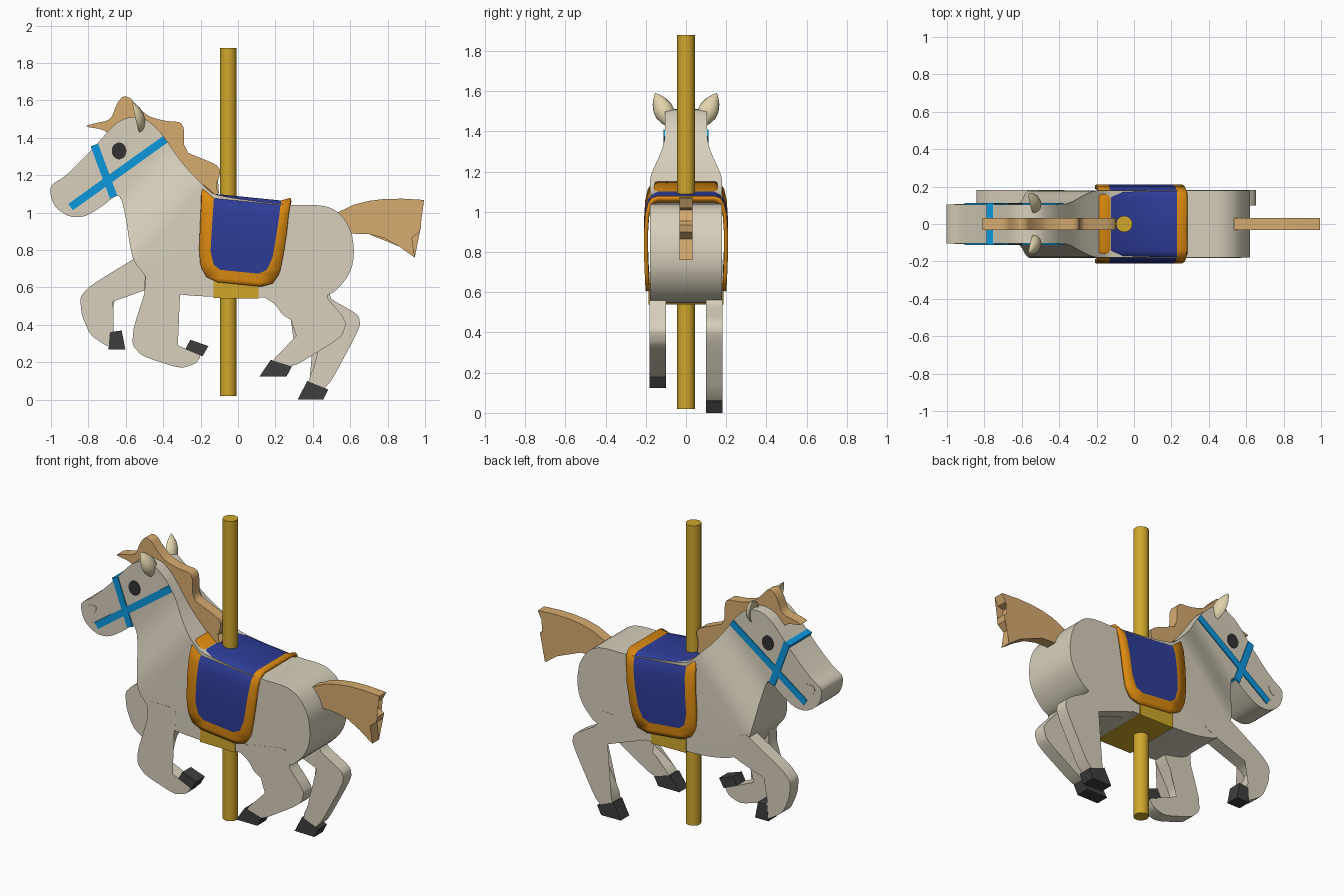
import bpy, bmesh, math
from mathutils import Vector

if "Cube" in bpy.data.objects:
    bpy.data.objects.remove(bpy.data.objects["Cube"])


def lin(c):
    c /= 255
    return c / 12.92 if c <= 0.04045 else ((c + 0.055) / 1.055) ** 2.4


def mat(name, r, g, b):
    m = bpy.data.materials.new(name)
    m.diffuse_color = (lin(r), lin(g), lin(b), 1)
    m.use_nodes = True
    m.node_tree.nodes["Principled BSDF"].inputs["Base Color"].default_value = m.diffuse_color
    return m


COAT = mat("coat cream grey", 216, 208, 188)
HAIR = mat("hair tan", 214, 171, 112)
HOOF = mat("hoof charcoal", 62, 62, 62)
EYE = mat("eye black", 50, 50, 50)
STRAP = mat("strap sky blue", 12, 152, 220)
GOLD = mat("pole gold", 208, 167, 44)
BLUE = mat("blanket blue", 46, 60, 152)
TRIM = mat("trim orange", 220, 138, 16)
EAR = mat("ear cream", 226, 212, 172)


def finish(name, bm, mats, angle=32):
    bmesh.ops.recalc_face_normals(bm, faces=bm.faces[:])
    me = bpy.data.meshes.new(name)
    bm.to_mesh(me)
    bm.free()
    for m in mats:
        me.materials.append(m)
    ob = bpy.data.objects.new(name, me)
    bpy.context.collection.objects.link(ob)
    bpy.ops.object.select_all(action='DESELECT')
    ob.select_set(True)
    bpy.context.view_layer.objects.active = ob
    bpy.ops.object.shade_smooth_by_angle(angle=math.radians(angle))
    return ob


def round_off(pts, rounds, k=0.2):
    for _ in range(rounds):
        out = []
        for i, a in enumerate(pts):
            a, b = Vector(a), Vector(pts[(i + 1) % len(pts)])
            out += [a.lerp(b, k), a.lerp(b, 1 - k)]
        pts = out
    return pts


def slab_bm(pts, y0, y1):
    bm = bmesh.new()
    a = [bm.verts.new((p[0], y0, p[1])) for p in pts]
    b = [bm.verts.new((p[0], y1, p[1])) for p in pts]
    n = len(pts)
    bm.faces.new(a)
    bm.faces.new(b[::-1])
    for i in range(n):
        j = (i + 1) % n
        bm.faces.new((a[i], b[i], b[j], a[j]))
    return bm


def slab(name, pts, y0, y1, m, rounds=0, k=0.2):
    bm = slab_bm(round_off(pts, rounds, k), y0, y1)
    bmesh.ops.triangulate(bm, faces=[f for f in bm.faces if len(f.verts) > 4])
    return finish(name, bm, [m])


# Body, neck and head: one profile, narrowing along the neck
body = [(-1.005, 1.13), (-.99, 1.155), (-.93, 1.19), (-.85, 1.265), (-.76, 1.36), (-.66, 1.475),
        (-.59, 1.512), (-.50, 1.508), (-.43, 1.45), (-.385, 1.39), (-.30, 1.265), (-.18, 1.14),
        (-.12, 1.09), (.25, 1.04), (.46, 1.042), (.545, 1.00), (.605, .91), (.622, .80),
        (.612, .71), (.57, .63), (.48, .545), (.14, .545), (-.13, .55), (-.31, .56),
        (-.47, .60), (-.50, .67), (-.56, .74), (-.582, .85), (-.60, .98), (-.63, 1.10),
        (-.67, 1.08), (-.725, 1.035), (-.815, .978), (-.90, .975), (-.975, 1.025), (-1.0, 1.08)]
bm = slab_bm(round_off(body, 2, 0.22), -1, 1)
bmesh.ops.triangulate(bm, faces=[f for f in bm.faces if len(f.verts) > 4])
nrm = Vector((.74, 0, -.67))
T0, T1 = -1.21, -.90
for i in range(9):
    bmesh.ops.bisect_plane(bm, geom=bm.verts[:] + bm.edges[:] + bm.faces[:],
                           plane_co=nrm * ((T0 + (T1 - T0) * i / 8) / nrm.length_squared), plane_no=nrm)
for v in bm.verts:
    s = min(1, max(0, (v.co.x * .74 - v.co.z * .67 - T0) / (T1 - T0)))
    v.co.y *= .105 + .075 * s * s * (3 - 2 * s)
finish("body", bm, [COAT])

# Legs (near side is -y) and hooves
legs = {
    "near_front": (-1, [(-.50, .70), (-.49, .60), (-.56, .38), (-.565, .29), (-.51, .232), (-.31, .167),
                        (-.23, .19), (-.195, .235), (-.28, .272), (-.435, .34), (-.30, .57), (-.30, .70)],
                   [(-.255, .32), (-.158, .287), (-.19, .232), (-.282, .27)]),
    "far_front": (1, [(-.53, .77), (-.57, .745), (-.79, .61), (-.845, .55), (-.835, .45), (-.79, .345),
                      (-.69, .28), (-.66, .285), (-.67, .36), (-.74, .50), (-.47, .595), (-.35, .65)],
                  [(-.685, .362), (-.622, .37), (-.602, .268), (-.692, .268)]),
    "near_hind": (-1, [(.14, .60), (.14, .548), (.20, .51), (.24, .45), (.40, .365), (.165, .205),
                       (.28, .165), (.555, .335), (.58, .41), (.55, .46), (.47, .55), (.47, .66)],
                  [(.175, .213), (.115, .125), (.26, .125), (.288, .178)]),
    "far_hind": (1, [(.14, .60), (.14, .548), (.28, .50), (.53, .405), (.36, .09), (.47, .045),
                     (.655, .39), (.645, .455), (.475, .55), (.47, .66)],
                 [(.37, .10), (.32, .002), (.455, .0), (.482, .055)]),
}
for name, (s, leg, hoof) in legs.items():
    slab(name + "_leg", leg, s * .10, s * .181, COAT, 2, 0.16)
    slab(name + "_hoof", hoof, s * .0985, s * .1825, HOOF)

# Mane with forelock, and tail
slab("mane", [(-.82, 1.46), (-.78, 1.475), (-.68, 1.495), (-.65, 1.58), (-.615, 1.625), (-.575, 1.615),
              (-.54, 1.57), (-.48, 1.515), (-.39, 1.49), (-.305, 1.485), (-.287, 1.445), (-.29, 1.33),
              (-.22, 1.30), (-.12, 1.26), (-.09, 1.225), (-.115, 1.15), (-.14, 1.135), (-.09, 1.10),
              (-.20, 1.08), (-.36, 1.25), (-.48, 1.40), (-.60, 1.42), (-.68, 1.41), (-.72, 1.445)],
     -.033, .033, HAIR, 2)
slab("tail", [(.50, .98), (.53, 1.0), (.62, 1.043), (.70, 1.063), (.78, 1.073), (.88, 1.075), (.995, 1.068),
              (.97, 1.02), (.93, 1.01), (.945, .955), (.98, .935), (.972, .90), (.93, .865), (.945, .76),
              (.86, .82), (.78, .865), (.70, .885), (.61, .888), (.50, .89)], -.033, .033, HAIR)


# Bridle straps, as thin bands around the head
def strap(name, a, b, w):
    a, b = Vector(a), Vector(b)
    d = (b - a).normalized() * w / 2
    n = Vector((-d.y, d.x))
    slab(name, [a + n, b + n, b - n, a - n], -.111, .111, STRAP)


strap("cheek_strap", (-.895, 1.03), (-.388, 1.393), .042)
strap("nose_strap", (-.768, 1.362), (-.665, 1.083), .042)

# Eyes, nostrils and ears on both sides
for s, side in ((-1, "near"), (1, "far")):
    eye = [(-.636 + .039 * math.cos(i * math.pi / 12), 1.33 + .045 * math.sin(i * math.pi / 12))
           for i in range(24)]
    slab(side + "_eye", eye, s * .10, s * .109, EYE)
    slab(side + "_nostril", [(-.96, 1.135), (-.93, 1.15), (-.895, 1.145), (-.905, 1.11), (-.93, 1.085),
                             (-.955, 1.10)], s * .10, s * .108, COAT, 1)
    # ear: cupped leaf, open towards the front
    bm = bmesh.new()
    base, tip = Vector((-.525, s * .075, 1.43)), Vector((-.565, s * .153, 1.59))
    ax = (tip - base).normalized()
    wide = Vector((0, ax.z, -ax.y)).normalized()
    deep = wide.cross(ax)
    if deep.x < 0:
        deep = -deep
    prev = None
    for t, r in ((0, .018), (.15, .036), (.35, .05), (.55, .049), (.75, .036), (.9, .018), (1, .002)):
        ring = []
        for i in range(16):
            a = i * math.pi / 8
            d = math.sin(a)
            ring.append(bm.verts.new(base.lerp(tip, t) + wide * r * math.cos(a)
                                     + deep * r * (.9 * d if d > 0 else -.45 * d)))
        if prev:
            for i in range(16):
                j = (i + 1) % 16
                bm.faces.new((prev[i], prev[j], ring[j], ring[i]))
        else:
            bm.faces.new(ring)
        prev = ring
    bm.faces.new(prev)
    finish(side + "_ear", bm, [EAR], 40)

# Blanket: rows run up one side, over the back and down the other; outer columns are trim
rows = [(.200, .617, -.11, -.08, .09, .125), (.202, .640, -.17, -.10, .115, .185),
        (.204, .685, -.195, -.095, .11, .215), (.205, .71, -.202, -.13, .155, .225),
        (.208, .78, -.208, -.147, .185, .24), (.210, .90, -.202, -.14, .205, .26),
        (.203, 1.0, -.195, -.133, .22, .27), (.190, 1.05, -.19, -.13, .225, .277),
        (.170, 1.078, -.186, -.127, .23, .28), (.140, 1.088, -.185, -.125, .23, .28)]
bm = bmesh.new()
grid = []
for s, seq in ((-1, rows), (1, rows[::-1])):
    for y, z, *xs in seq:
        up = min(1, max(0, (z - .75) / .3))
        lift = (.045 * up, 0, 0, .02 * up)
        grid.append([bm.verts.new((x, s * y, z - .1 * x + h)) for x, h in zip(xs, lift)])
n = len(grid)
for i in range(n - 1):
    for c in range(3):
        f = bm.faces.new((grid[i][c], grid[i][c + 1], grid[i + 1][c + 1], grid[i + 1][c]))
        f.material_index = 1 if c == 1 and 2 <= i <= n - 4 else 0
ob = finish("blanket", bm, [TRIM, BLUE], 40)
mod = ob.modifiers.new("thickness", 'SOLIDIFY')
mod.thickness = .02
mod.offset = -1

# Girth under the belly
slab("girth", [(-.13, .66), (.11, .66), (.11, .54), (-.13, .543)], -.186, .186, GOLD)

# Pole
bpy.ops.mesh.primitive_cylinder_add(vertices=16, radius=.044, depth=1.86, location=(-.052, 0, .95))
pole = bpy.context.object
pole.name = "pole"
pole.data.materials.append(GOLD)
bpy.ops.object.shade_smooth_by_angle(angle=math.radians(32))
